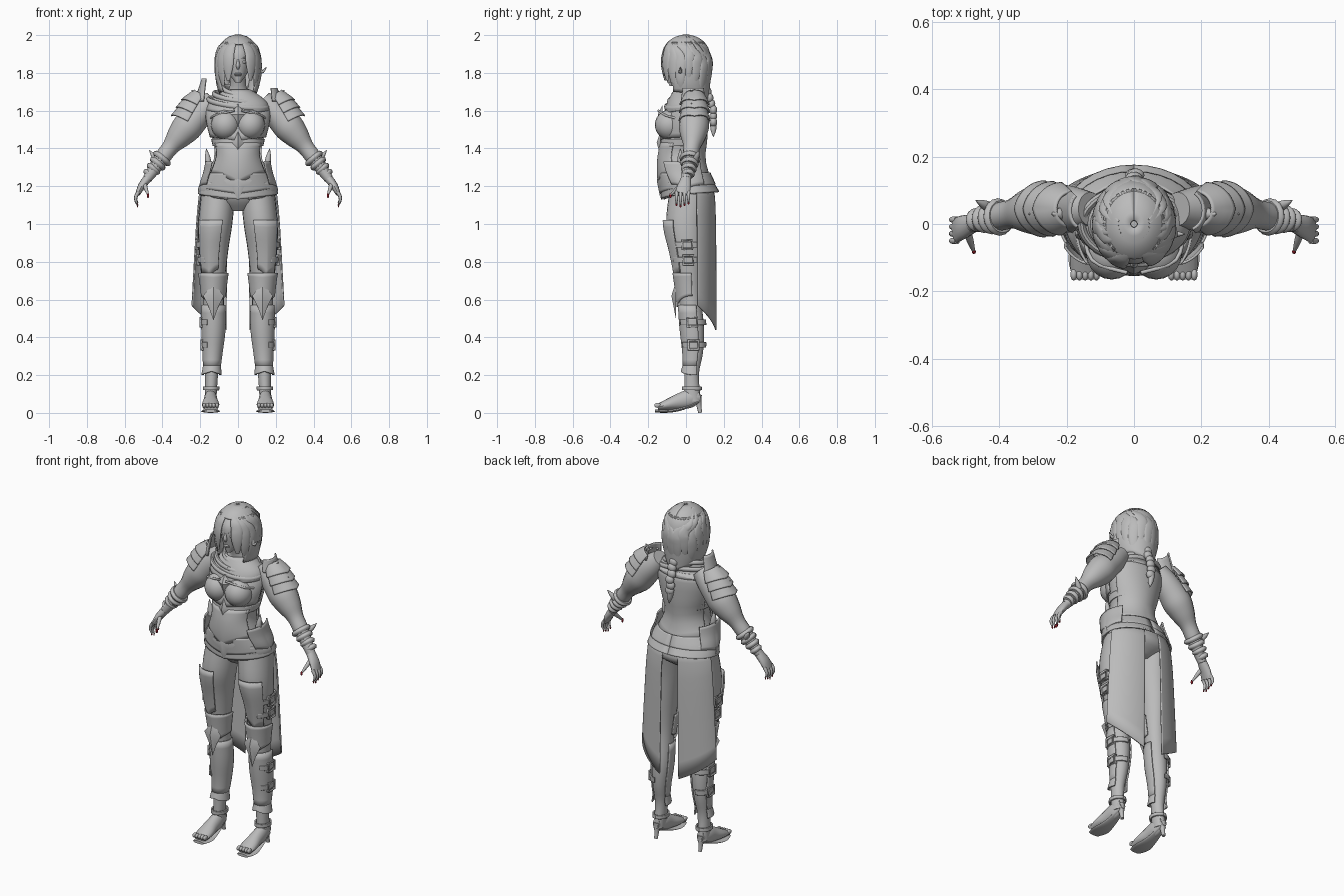
import bpy
import bmesh
from math import sin, cos, pi, radians
from mathutils import Matrix, Vector

default_cube = bpy.data.objects.get("Cube")
if default_cube:
    bpy.data.objects.remove(default_cube, do_unlink=True)


def make_material(name, colour):
    material = bpy.data.materials.new(name)
    material.use_nodes = True
    material.diffuse_color = colour
    material.node_tree.nodes["Principled BSDF"].inputs["Base Color"].default_value = colour
    return material


GREY = make_material("plain grey", (.5, .5, .5, 1))
RED = make_material("nail red", (.3, .01, .02, 1))
FULL_TURN = (-180, 180)
built = []


def finish(name, bm, mirror=False, thick=0, material=GREY, matrix=None):
    """Turn a bmesh into a named object, optionally mirrored and thickened."""
    if matrix:
        bm.transform(matrix)
    bmesh.ops.recalc_face_normals(bm, faces=bm.faces)
    mesh = bpy.data.meshes.new(name)
    bm.to_mesh(mesh)
    bm.free()
    obj = bpy.data.objects.new(name, mesh)
    bpy.context.collection.objects.link(obj)
    mesh.materials.append(material)
    if thick:
        solid = obj.modifiers.new("thickness", "SOLIDIFY")
        solid.thickness = thick
        solid.offset = 0
    if mirror:
        obj.modifiers.new("mirror", "MIRROR")
    built.append(obj)
    return obj


def spline(keys, steps=4):
    """Catmull-Rom interpolation through tuples of numbers."""
    keys = [Vector(key) for key in keys]
    padded = [keys[0]] + keys + [keys[-1]]
    result = []
    for before, start, end, after in zip(padded, padded[1:], padded[2:], padded[3:]):
        for i in range(steps):
            t = i / steps
            ease_in, ease_out = t * (1 - t) ** 2, t * t * (1 - t)
            blend = t * t * (3 - 2 * t)
            result.append(start.lerp(end, blend) + (end - before) * ease_in / 2 - (after - start) * ease_out / 2)
    return result + [keys[-1]]


def ring(height, width, depth, x=0, y=0):
    return (x, y, height, width, depth)


def sample(profile, height):
    """Level ring of a bottom-to-top profile at any height."""
    rings = spline(profile)
    for low, high in zip(rings, rings[1:]):
        if height <= high[2]:
            break
    return low.lerp(high, (height - low[2]) / (high[2] - low[2]))


def bridge(bm, rows, closed):
    for low, high in zip(rows, rows[1:]):
        count = len(low)
        for i in range(count if closed else count - 1):
            j = (i + 1) % count
            bm.faces.new((low[i], low[j], high[j], high[i]))


def loft(name, stations, level=True, sides=24, ref=(0, 1, 0), **options):
    """Skin ellipses, either level or square to their path."""
    bm = bmesh.new()
    rows = []
    for i, station in enumerate(stations):
        centre, across, up = Vector(station[:3]), Vector((1, 0, 0)), Vector((0, 1, 0))
        if not level:
            after, before = stations[min(i + 1, len(stations) - 1)], stations[max(i - 1, 0)]
            along = (Vector(after[:3]) - Vector(before[:3])).normalized()
            across = along.cross(Vector(ref)).normalized()
            up = across.cross(along)
        turns = [2 * pi * k / sides for k in range(sides)]
        rows.append([bm.verts.new(centre + across * station[3] * cos(a) + up * station[4] * sin(a)) for a in turns])
    bridge(bm, rows, True)
    bm.faces.new(rows[0])
    bm.faces.new(rows[-1])
    return finish(name, bm, **options)


def limb(name, start, end, widths, depths=None, bend=(0, 0, 0), sides=16, **options):
    """Bent tapering tube with evenly spaced radii."""
    keys = []
    for i, (width, depth) in enumerate(zip(widths, depths or widths)):
        t = i / (len(widths) - 1)
        point = Vector(start).lerp(Vector(end), t) + Vector(bend) * sin(pi * t)
        keys.append((*point, width, depth))
    return loft(name, spline(keys), level=False, sides=sides, **options)


def wrap(name, profile, top, bottom, gaps=(.008, .008), span=FULL_TURN, dip=0, slant=0, thick=.008, **options):
    """Plate following a profile; angles run from the front towards +x."""
    bm = bmesh.new()
    rows = []
    row_count, columns = 8, 32
    for i in range(row_count + 1):
        t = i / row_count
        x, y, z, width, depth = sample(profile, top + (bottom - top) * t)
        gap = gaps[0] + (gaps[1] - gaps[0]) * t
        row = []
        for k in range(columns + 1):
            s = k / columns
            a = radians(span[0] + (span[1] - span[0]) * s)
            drop = t * (dip * (1 - abs(2 * s - 1)) ** 2 + slant * s)
            row.append(bm.verts.new((x + (width + gap) * sin(a), y - (depth + gap) * cos(a), z - drop)))
        rows.append(row)
    bridge(bm, rows, False)
    return finish(name, bm, thick=thick, **options)


def crest(name, centre, width, above, below, rise, points=4, **options):
    """Faceted star ornament, raised in the middle."""
    bm = bmesh.new()
    middle = Vector(centre)
    rim = []
    for k in range(2 * points):
        a, reach = pi * k / points, 1 - .35 * (k % 2)
        height = above if cos(a) > 0 else below
        rim.append(bm.verts.new(middle + Vector((width * sin(a), 0, height * cos(a))) * reach))
    peak = bm.verts.new(middle - Vector((0, rise, 0)))
    for i, vert in enumerate(rim):
        bm.faces.new((vert, rim[(i + 1) % len(rim)], peak))
    bm.faces.new(rim)
    return finish(name, bm, **options)


def balls(name, places, size, **options):
    bm = bmesh.new()
    for place in places:
        matrix = Matrix.Translation(place) @ Matrix.Diagonal((*size, 1))
        bmesh.ops.create_uvsphere(bm, u_segments=20, v_segments=12, radius=1, matrix=matrix)
    return finish(name, bm, **options)


# Profiles shared by the body and everything worn on it
torso = [ring(height=1.07, width=.07, depth=.06, y=.02), ring(height=1.13, width=.17, depth=.12, y=.03),
         ring(height=1.21, width=.18, depth=.125, y=.01), ring(height=1.29, width=.14, depth=.125, y=-.015),
         ring(height=1.37, width=.115, depth=.115, y=-.025), ring(height=1.45, width=.13, depth=.11, y=-.01),
         ring(height=1.54, width=.15, depth=.105), ring(height=1.62, width=.15, depth=.085, y=.02),
         ring(height=1.67, width=.11, depth=.065, y=.02), ring(height=1.71, width=.05, depth=.05, y=.01),
         ring(height=1.8, width=.04, depth=.045, y=-.02)]
leg = [ring(height=.06, width=.03, depth=.045, x=.145, y=.035), ring(height=.2, width=.034, depth=.038, x=.14, y=.03),
       ring(height=.32, width=.044, depth=.05, x=.135, y=.04), ring(height=.45, width=.055, depth=.06, x=.13, y=.035),
       ring(height=.64, width=.056, depth=.06, x=.13, y=.02), ring(height=.85, width=.077, depth=.085, x=.13, y=.01),
       ring(height=1, width=.09, depth=.105, x=.12), ring(height=1.16, width=.09, depth=.11, x=.105, y=.02)]
face = [ring(height=1.75, width=.015, depth=.02, y=-.08), ring(height=1.8, width=.05, depth=.06, y=-.05),
        ring(height=1.86, width=.068, depth=.09, y=-.03), ring(height=1.92, width=.07, depth=.1, y=-.01),
        ring(height=1.98, width=.03, depth=.05)]
hair = [ring(height=1.62, width=.06, depth=.1), ring(height=1.74, width=.11, depth=.12),
        ring(height=1.85, width=.115, depth=.13), ring(height=1.93, width=.1, depth=.115),
        ring(height=1.98, width=.06, depth=.07), ring(height=2, width=.01, depth=.01)]
cowl = [ring(height=1.58, width=.165, depth=.125), ring(height=1.65, width=.15, depth=.1),
        ring(height=1.71, width=.06, depth=.06)]
tails = [ring(height=.55, width=.25, depth=.145, y=.01), ring(height=1.1, width=.215, depth=.14, y=.01),
         ring(height=1.23, width=.18, depth=.12, y=.01)]

# Head and face
loft("head", spline(face), sides=32)
limb("nose", (0, -.117, 1.87), (0, -.115, 1.82), (.005, .008, .011, .005), bend=(0, -.005, 0))
balls("lips", [(0, -.112, 1.795), (0, -.11, 1.788)], (.02, .009, .005))
balls("eyes", [(.028, -.103, 1.857)], (.016, .012, .008), mirror=True)
limb("brows", (.012, -.116, 1.875), (.05, -.1, 1.875), (.003, .004, .002), bend=(0, 0, .005), mirror=True)

# Hair: open-fronted cap, locks falling from the parting, braid
wrap("hair_crown", hair, 2, 1.95, gaps=(0, 0))
wrap("hair_sides", hair, 1.96, 1.84, gaps=(0, 0), span=(40, 320))
wrap("hair_back", hair, 1.85, 1.7, gaps=(0, 0), span=(55, 305), dip=.06)
for side, side_name, start in ((1, "left", 36), (-1, "right", 27)):
    for i in range(8):
        tip = 1.76 - .03 * (i % 3) - (.04 if i > 4 else 0)
        keys = []
        for k in range(6):
            # Locks sweep out from the parting as they fall
            angle = radians((start + i * 20) * (.6 + .4 * min(1, k / 2)))
            x, y, z, width, depth = sample(hair, 1.99 + (tip - 1.99) * k / 5)
            thickness = .003 + .008 * sin(pi * k / 5)
            keys.append((x + side * width * sin(angle), y - depth * cos(angle), z, 3 * thickness, thickness))
        loft(f"{side_name}_hair_lock_{i + 1}", spline(keys), level=False, sides=12,
             ref=(side * sin(angle), -cos(angle), 0))
limb("hair_flick", (.1, -.03, 1.86), (.15, -.03, 1.83), (.014, .01, .002), bend=(0, 0, -.04))
balls("braid", [(.005 * (i % 2), .115 + .01 * min(i, 3), 1.7 - .032 * i) for i in range(6)], (.026, .02, .026))
limb("braid_tip", (0, .145, 1.53), (.01, .145, 1.46), (.018, .014, .001))

# Body armour
loft("torso", spline(torso), sides=32)
balls("breastplate_cups", [(.066, -.085, 1.525)], (.077, .08, .08), mirror=True)
wrap("breastplate", torso, 1.64, 1.46, gaps=(.02, .015), span=(-80, 80), dip=.02)
wrap("underbust_band", torso, 1.45, 1.42, dip=.02)
wrap("corset_front", torso, 1.43, 1.27, span=(-65, 65), dip=.06)
wrap("back_bodice", torso, 1.64, 1.25, span=(105, 255), dip=.03)
crest("chest_emblem", (0, -.125, 1.58), width=.055, above=.05, below=.08, rise=.025)
crest("corset_emblem", (0, -.135, 1.43), width=.03, above=.06, below=.07, rise=.02)
limb("chest_trim", (.02, -.145, 1.6), (.15, -.01, 1.55), (.006, .006, .006), bend=(.04, -.03, 0), mirror=True)

# Cowl around the neck and shoulders
wrap("cowl_cape", cowl, 1.71, 1.61, gaps=(0, 0), dip=.03)
for i in range(3):
    x, y, z, width, depth = sample(cowl, 1.7 - .03 * i)
    turns = [2 * pi * k / 48 for k in range(49)]
    fold = [(width * sin(a), y - depth * cos(a), z - .02 * (cos(a) + sin(a)), .012, .014) for a in turns]
    loft(f"cowl_fold_{i + 1}", fold, level=False, sides=10, ref=(0, 0, 1))

# Belt, hip drapes and coat tails
wrap("belt", torso, 1.27, 1.21, gaps=(.01, .018), dip=.05)
wrap("hip_drape", torso, 1.22, 1.17, gaps=(.012, .025), dip=.04)
wrap("front_hip_flaps", torso, 1.22, 1.13, gaps=(.015, .03), span=(16, 88), slant=-.03, mirror=True)
wrap("hip_guards", torso, 1.33, 1.21, gaps=(.045, .022), span=(55, 125), dip=.02, mirror=True)
limb("hip_horns", (.155, -.03, 1.31), (.168, -.03, 1.4), (.018, .014, .001), mirror=True)
crest("belt_crest", (0, -.135, 1.23), width=.075, above=.06, below=.1, rise=.02)
wrap("coat_tails", tails, 1.23, .57, span=(109, 166), slant=.13, mirror=True)

# Legs with thigh, knee and shin plates
loft("legs", spline(leg), mirror=True)
wrap("thigh_plates", leg, 1.02, .76, gaps=(.015, .004), span=(-20, 55), dip=.03, slant=.02, mirror=True)
wrap("knee_cuffs", leg, .74, .62, gaps=(.012, .007), span=(-100, 100), dip=.06, mirror=True)
wrap("greaves", leg, .57, .24, gaps=(.006, .006), span=(-115, 115), mirror=True)
wrap("greave_cuffs", leg, .25, .2, gaps=(.006, .016), span=(-120, 120), dip=-.02, mirror=True)
wrap("ankle_straps", leg, .14, .12, mirror=True)
crest("knee_guards", (.13, -.052, .62), width=.055, above=.08, below=.13, rise=.025, mirror=True)
for label, height in (("upper_thigh", .89), ("lower_thigh", .81), ("upper_calf", .48), ("lower_calf", .36)):
    wrap(f"{label}_straps", leg, height + .014, height - .014, gaps=(.01, .01), span=(30, 180), mirror=True)
    x, y, z, width, depth = sample(leg, height)
    place = Matrix.Translation((x + width + .008, y, z))
    buckle = bmesh.new()
    bmesh.ops.create_cube(buckle, matrix=place @ Matrix.Diagonal((.012, .055, .05, 1)))
    frame = finish(f"{label}_buckles", buckle, mirror=True).modifiers.new("frame", "WIREFRAME")
    frame.thickness = .012

# Heeled shoes
foot = .145
limb("shoes", (foot, .075, .09), (foot, -.15, .03), (.02, .034, .038, .046, .042), (.03, .048, .042, .03, .016),
     ref=(0, 0, 1), mirror=True)
limb("soles", (foot, .07, .06), (foot, -.165, .01), (.02, .03, .04, .05, .035), (.008,) * 5,
     bend=(0, 0, -.02), ref=(0, 0, 1), mirror=True)
limb("heels", (foot, .06, .09), (foot, .075, 0), (.024, .014, .01), mirror=True)
balls("toes", [(foot + .017 * i, -.15, .04) for i in range(-2, 3)], (.01, .018, .013), mirror=True)

# Puffed sleeves and banded bracers
shoulder, wrist = Vector((.13, .045, 1.66)), Vector((.48, 0, 1.24))
limb("sleeves", shoulder, wrist, (.05, .066, .075, .08, .066, .045, .042, .033, .025), bend=(.01, .015, .01), mirror=True)
for i in range(4):
    middle = shoulder.lerp(wrist, .76 + .065 * i) + Vector((.006, .01, .006))
    half, radius = (wrist - shoulder) * .025, .056 - .007 * i
    limb(f"bracer_bands_{i + 1}", middle - half, middle + half, (radius - .008, radius, radius - .008), mirror=True)
limb("bracer_fins", (.43, .05, 1.34), (.47, .07, 1.39), (.016, .012, .001), mirror=True)

# Layered, spiked pauldrons
cap_profile = [ring(height=-.1, width=.085, depth=.075), ring(height=0, width=.08, depth=.07),
               ring(height=.07, width=.055, depth=.055)]
tilt = Matrix.Translation((.215, .045, 1.63)) @ Matrix.Rotation(radians(-30), 4, "Y")
for i in range(3):
    top = .06 - .05 * i
    wrap(f"pauldron_plates_{i + 1}", cap_profile, top, top - .06, gaps=(-.008, .006), span=(0, 180),
         dip=.02, matrix=tilt, mirror=True)
    base = Vector((.215 + .034 * i, .03, 1.68 - .035 * i))
    limb(f"pauldron_spikes_{i + 1}", base, base + Vector((.03, 0, .03)), (.02, .014, .001), mirror=True)
collar = [ring(height=1.64, width=.06, depth=.06, x=.165, y=.04), ring(height=1.77, width=.02, depth=.04, x=.16, y=.04)]
wrap("left_shoulder_crest", collar, 1.72, 1.65, span=(15, 155), dip=.01)
wrap("right_shoulder_crest", collar, 1.77, 1.65, span=(15, 155), dip=.01, matrix=Matrix.Diagonal((-1, 1, 1, 1)))

# Hands with red nails
limb("palms", wrist, (.53, -.02, 1.16), (.023, .02, .013), (.027, .036, .038), bend=(.005, 0, 0), mirror=True)
for i, finger in enumerate(("index", "middle", "ring", "little")):
    y, tip = -.05 + .021 * i, 1.095 + .008 * abs(i - 1)
    limb(f"{finger}_fingers", (.526, y, 1.17), (.53, y, tip), (.01, .009, .007, .003), bend=(.014, 0, 0), mirror=True)
    balls(f"{finger}_nails", [(.533, y, tip)], (.003, .005, .009), mirror=True, material=RED)
limb("thumbs", (.495, -.025, 1.21), (.477, -.08, 1.155), (.012, .01, .005), mirror=True)
balls("thumb_nails", [(.476, -.082, 1.15)], (.006, .007, .013), mirror=True, material=RED)

# Smooth shading with sharp creases kept
bpy.ops.object.select_all(action="DESELECT")
for obj in built:
    obj.select_set(True)
bpy.context.view_layer.objects.active = built[0]
bpy.ops.object.shade_smooth_by_angle(angle=radians(40))
